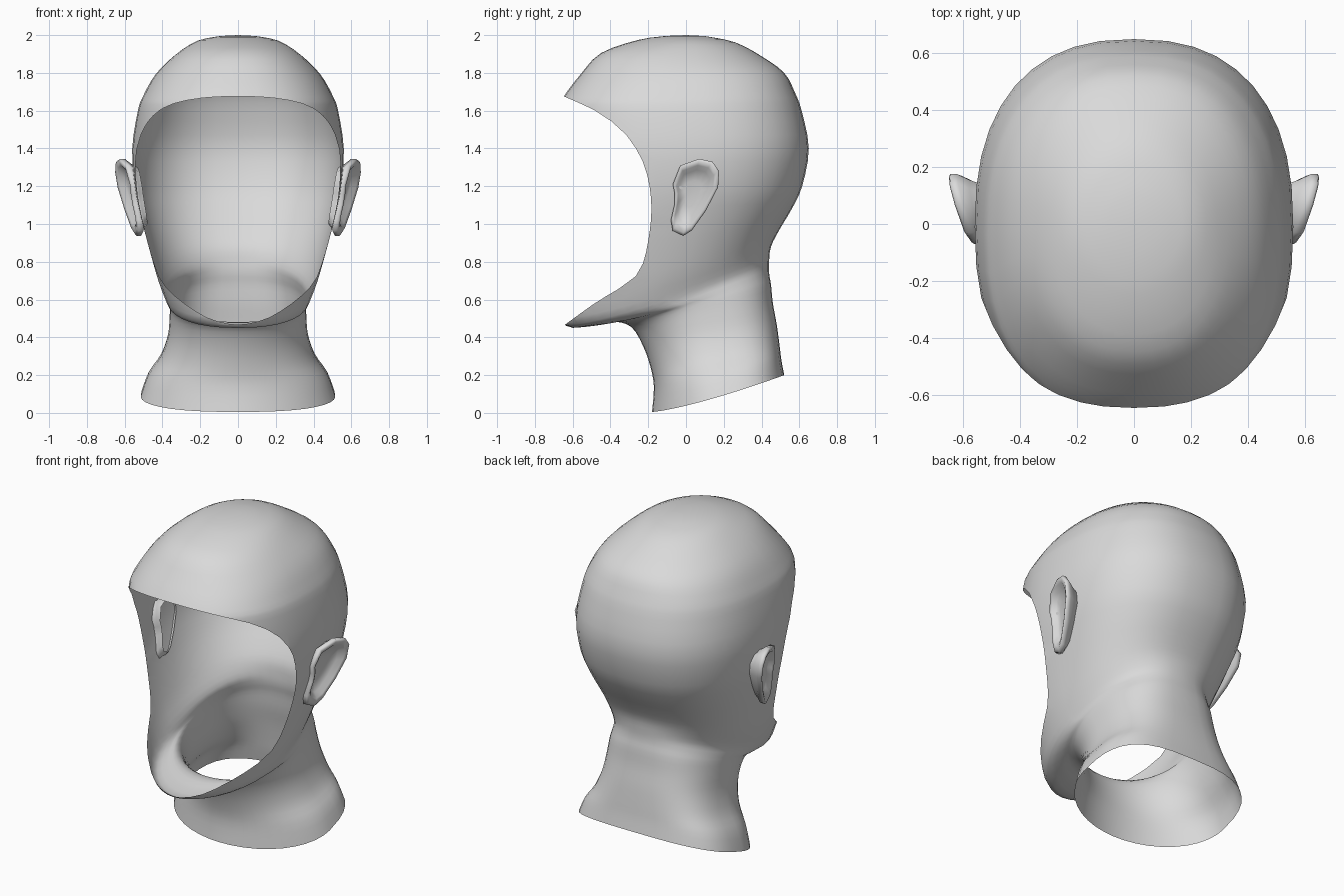
import bpy, bmesh, math
from mathutils import Vector

cube = bpy.data.objects.get("Cube")
if cube:
    bpy.data.objects.remove(cube)

SEGMENTS = 40
STEPS = 3

skin = bpy.data.materials.new("light_grey")
skin.use_nodes = True
GREY = (0.7, 0.7, 0.7, 1)
skin.diffuse_color = GREY
skin.node_tree.nodes["Principled BSDF"].inputs["Base Color"].default_value = GREY


def finish(bm, name):
    """Turn a bmesh into a smooth shaded object."""
    mesh = bpy.data.meshes.new(name)
    bm.to_mesh(mesh)
    bm.free()
    mesh.materials.append(skin)
    for poly in mesh.polygons:
        poly.use_smooth = True
    obj = bpy.data.objects.new(name, mesh)
    bpy.context.collection.objects.link(obj)
    return obj


def bridge(bm, loops):
    """Skin consecutive closed loops with quads."""
    for low, high in zip(loops, loops[1:]):
        n = len(low)
        for i in range(n):
            j = (i + 1) % n
            bm.faces.new((low[i], low[j], high[j], high[i]))


def smooth_rows(rows):
    """Add in-between rows along a smooth spline through the given rows."""
    rows = [Vector(r) for r in rows]
    padded = [rows[0]] + rows + [rows[-1]]
    result = []
    for a, b, c, d in zip(padded, padded[1:], padded[2:], padded[3:]):
        for step in range(STEPS):
            t = step / STEPS
            m0, m1 = (c - a) / 2, (d - b) / 2
            result.append(b + m0 * t + (3 * (c - b) - 2 * m0 - m1) * t ** 2
                          + (2 * (b - c) + m0 + m1) * t ** 3)
    return result + [rows[-1]]


# Head and neck rings: front y, front z, back y, back z, half width,
# squareness of the front half and of the back half
RINGS = [
    (-.18, .005, .52, .20, .515, 1.9, 3), (-.17, .14, .505, .28, .475, 2, 3),
    (-.19, .25, .495, .36, .41, 2, 3), (-.23, .36, .48, .47, .372, 2, 2.8),
    (-.29, .455, .46, .58, .362, 2, 2.7), (-.38, .482, .45, .68, .362, 1.9, 2.6),
    (-.50, .46, .44, .74, .368, 1.8, 2.5), (-.637, .462, .44, .80, .38, 1.8, 2.4),
    (-.66, .60, .45, .88, .425, 1.9, 2.4), (-.67, .80, .495, .97, .47, 2.2, 2.4),
    (-.67, 1.0, .56, 1.08, .512, 2.4, 2.4), (-.67, 1.2, .615, 1.2, .547, 2.4, 2.4),
    (-.67, 1.4, .65, 1.4, .56, 2.4, 2.4), (-.67, 1.6, .612, 1.6, .53, 2.4, 2.4),
    (-.65, 1.67, .575, 1.7, .50, 2.4, 2.4), (-.56, 1.79, .52, 1.8, .435, 2.3, 2.3),
    (-.45, 1.905, .405, 1.885, .33, 2.2, 2.2), (-.25, 1.975, .26, 1.962, .215, 2, 2),
    (-.1, 1.996, .1, 1.995, .09, 2, 2),
]

# Edge of the face opening in side profile: z, y
OPENING = smooth_rows([(.471, -.635), (.60, -.455), (.688, -.307), (.783, -.23),
                       (1.0, -.187), (1.16, -.187), (1.30, -.217), (1.40, -.265),
                       (1.476, -.32), (1.587, -.455), (1.677, -.65)])


def opening_y(z):
    for (z0, y0), (z1, y1) in zip(OPENING, OPENING[1:]):
        if z <= z1:
            break
    return y0 + (y1 - y0) * (z - z0) / (z1 - z0)


def inside(v):
    return opening_y(v.co.z) - v.co.y


def signed_power(value, power):
    return math.copysign(abs(value) ** power, value)


def build_head():
    bm = bmesh.new()
    loops = []
    for fy, fz, by, bz, width, front, back in smooth_rows(RINGS):
        loop = []
        for i in range(SEGMENTS):
            a = math.tau * i / SEGMENTS
            power = 2 / (front if math.cos(a) > 0 else back)
            x = width * signed_power(math.sin(a), power)
            t = (1 - signed_power(math.cos(a), power)) / 2
            z = fz + (bz - fz) * t ** 1.3
            loop.append(bm.verts.new((x, fy + (by - fy) * t, z)))
        loops.append(loop)
    bridge(bm, loops)
    crown = bm.verts.new((0, 0, 2))
    top = loops[-1]
    for i in range(SEGMENTS):
        bm.faces.new((top[i], top[(i + 1) % SEGMENTS], crown))
    bmesh.ops.recalc_face_normals(bm, faces=bm.faces[:])

    # Cut the face opening along its profile
    border = set()
    for edge in list(bm.edges):
        a, b = edge.verts
        fa, fb = inside(a), inside(b)
        if fa * fb < 0:
            border.add(bmesh.utils.edge_split(edge, a, fa / (fa - fb))[1])
    for face in list(bm.faces):
        cut = [v for v in face.verts if v in border]
        if len(cut) == 2:
            bmesh.utils.face_split(face, cut[0], cut[1])
    hidden = [f for f in bm.faces
              if sum(inside(v) for v in f.verts if v not in border) > 0]
    bmesh.ops.delete(bm, geom=hidden, context='FACES')
    return finish(bm, "head_and_neck")


# Ear outline in side profile: y, z
EAR = [(.07, 1.345), (.14, 1.33), (.175, 1.28), (.17, 1.195), (.105, 1.07),
       (.03, .965), (-.015, .937), (-.07, .963), (-.08, 1.02), (-.062, 1.1),
       (-.06, 1.16), (-.07, 1.21), (-.03, 1.31)]

# Ear loops from root to hollow: scale, sideways offset, backward flare
EAR_LOOPS = [(.74, -.065, .08), (.86, -.045, .2), (1, -.03, .3), (1, -.005, .3),
             (.93, .003, .3), (.8, -.004, .3), (.66, -.03, .3), (.35, -.04, .3)]


def build_ears():
    bm = bmesh.new()
    loops = []
    centre = Vector((.03, 1.17))
    for scale, offset, flare in EAR_LOOPS:
        loop = []
        for point in EAR:
            y, z = centre + (Vector(point) - centre) * scale
            x = .572 + flare * (y + .05) + .15 * (z - 1.2) + offset
            loop.append(bm.verts.new((x, y, z)))
        loops.append(loop)
    bridge(bm, loops)
    bm.faces.new(loops[-1])
    bmesh.ops.recalc_face_normals(bm, faces=bm.faces[:])
    ears = finish(bm, "ears")
    ears.modifiers.new("Mirror", 'MIRROR')
    return ears


build_head()
build_ears()
